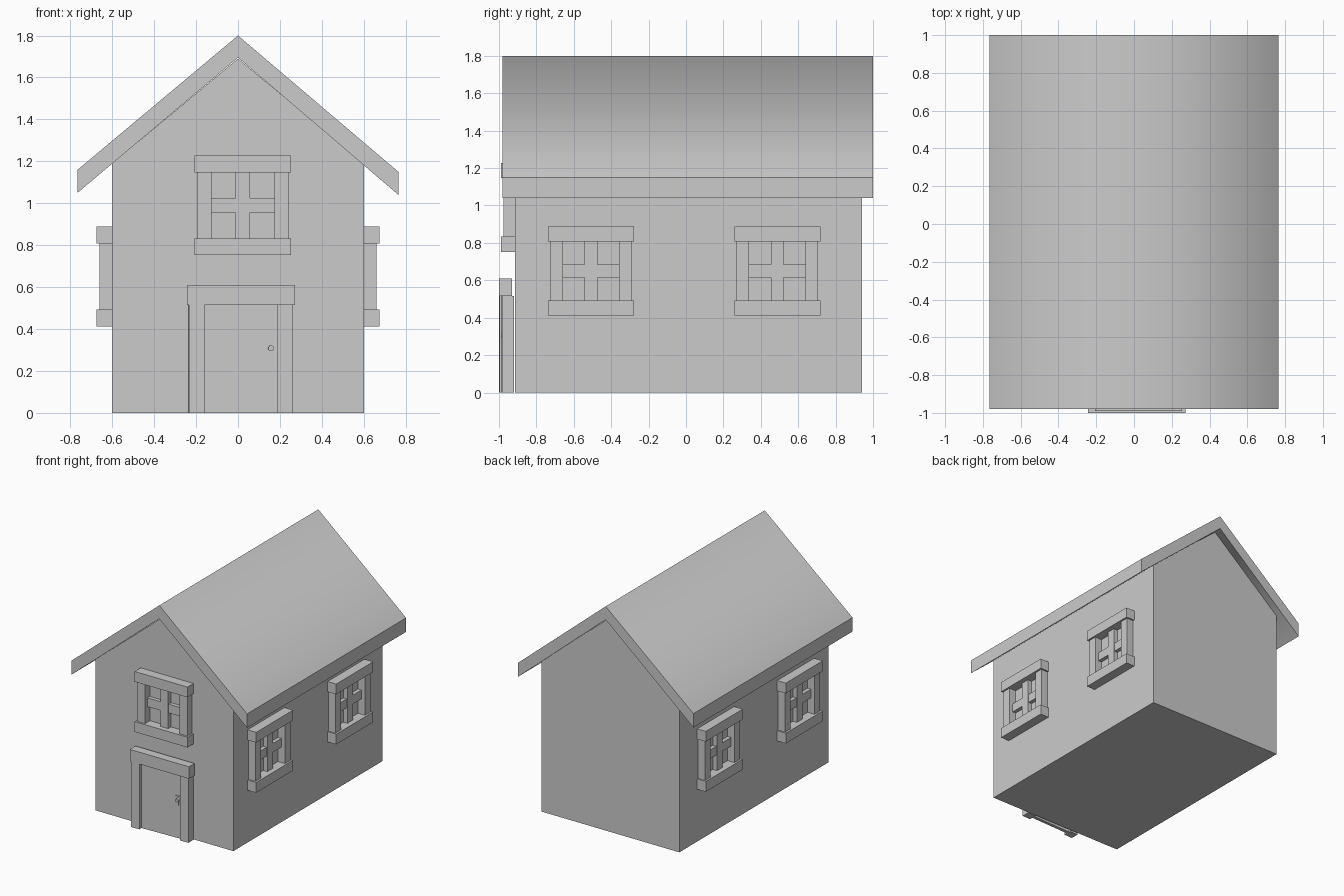
import bpy
from math import radians
from mathutils import Matrix, Vector

if "Cube" in bpy.data.objects:
    bpy.data.objects.remove(bpy.data.objects["Cube"])

grey = bpy.data.materials.new("plain_grey")
grey.use_nodes = True
GREY = (0.6, 0.6, 0.6, 1)
grey.diffuse_color = GREY
grey.node_tree.nodes["Principled BSDF"].inputs["Base Color"].default_value = GREY


def mesh_object(name, verts, faces):
    mesh = bpy.data.meshes.new(name)
    mesh.from_pydata(verts, [], faces)
    mesh.materials.append(grey)
    obj = bpy.data.objects.new(name, mesh)
    bpy.context.collection.objects.link(obj)
    return obj


def prism(name, profile, y0, y1):
    """Extrude an x-z outline (counter-clockwise from the front) along y."""
    n = len(profile)
    verts = [(x, y, z) for y in (y0, y1) for x, z in profile]
    sides = [(i, i + n, (i + 1) % n + n, (i + 1) % n) for i in range(n)]
    return mesh_object(name, verts, [range(n), range(2 * n - 1, n - 1, -1)] + sides)


def block(name, x0, x1, y0, y1, z0, z1):
    return prism(name, [(x0, z0), (x1, z0), (x1, z1), (x0, z1)], y0, y1)


# House body
WALL, FRONT, BACK = 0.6, -0.915, 0.94
prism("house_body", [(-WALL, 0), (WALL, 0), (WALL, 1.19), (0, 1.69), (-WALL, 1.19)], FRONT, BACK)

# Roof, with only the slopes softly shaded across the ridge
roof = prism("roof", [(-0.765, 1.05), (0, 1.695), (0.765, 1.04), (0.765, 1.15),
                      (0, 1.8), (-0.765, 1.16)], -0.98, 1.0)
for face in roof.data.polygons:
    face.use_smooth = abs(face.normal.z) > 0.3


def window(name, place):
    """Window built facing -y around the origin, then moved by a matrix."""
    bars = [
        ("lintel", -0.23, 0.23, 0.075, 0.157, 0.238),
        ("sill", -0.23, 0.23, 0.075, -0.238, -0.157),
        ("left_post", 0.15, 0.218, 0.06, -0.157, 0.157),
        ("right_post", -0.218, -0.15, 0.06, -0.157, 0.157),
        ("upright_bar", -0.034, 0.034, 0.035, -0.157, 0.157),
        ("cross_bar", -0.15, 0.15, 0.03, -0.035, 0.034),
    ]
    for part, x0, x1, depth, z0, z1 in bars:
        obj = block(f"{name}_{part}", x0, x1, -depth, 0.01, z0, z1)
        obj.matrix_world = place


# Windows: one above the door, two on each side wall
window("front_window", Matrix.Translation((0.023, FRONT, 0.99)))
for side, sign in (("left", 1), ("right", -1)):
    for end, y in (("front", -0.508), ("rear", 0.488)):
        window(f"{side}_{end}_window", Matrix.Translation((sign * WALL, y, 0.65))
               @ Matrix.Rotation(sign * radians(90), 4, "Z"))

# Door frame and door, turned very slightly and standing just off the wall
block("door_lintel", -0.243, 0.272, -1.0, -0.93, 0.515, 0.609)
turn = Matrix.Translation((0.012, -0.96, 0)) @ Matrix.Rotation(radians(2), 4, "Z")
door_parts = [
    block("door_left_post", 0.174, 0.246, -0.032, 0.032, 0, 0.515),
    block("door_right_post", -0.246, -0.174, -0.032, 0.032, 0, 0.515),
    block("door", -0.174, 0.174, -0.005, 0.02, 0, 0.515),
    block("lock_plate", 0.119, 0.172, -0.012, -0.005, 0.253, 0.334),
    block("key_slot", 0.14, 0.15, -0.016, -0.012, 0.265, 0.297),
]

# Door knob
bpy.ops.mesh.primitive_cylinder_add(vertices=16, radius=0.014, depth=0.025)
knob = bpy.context.object
knob.name = "door_knob"
knob.data.materials.append(grey)
knob.data.transform(Matrix.Translation((0.145, -0.022, 0.308)) @ Matrix.Rotation(radians(90), 4, "X"))
bpy.ops.object.shade_smooth_by_angle()
for part in door_parts + [knob]:
    part.matrix_world = turn
